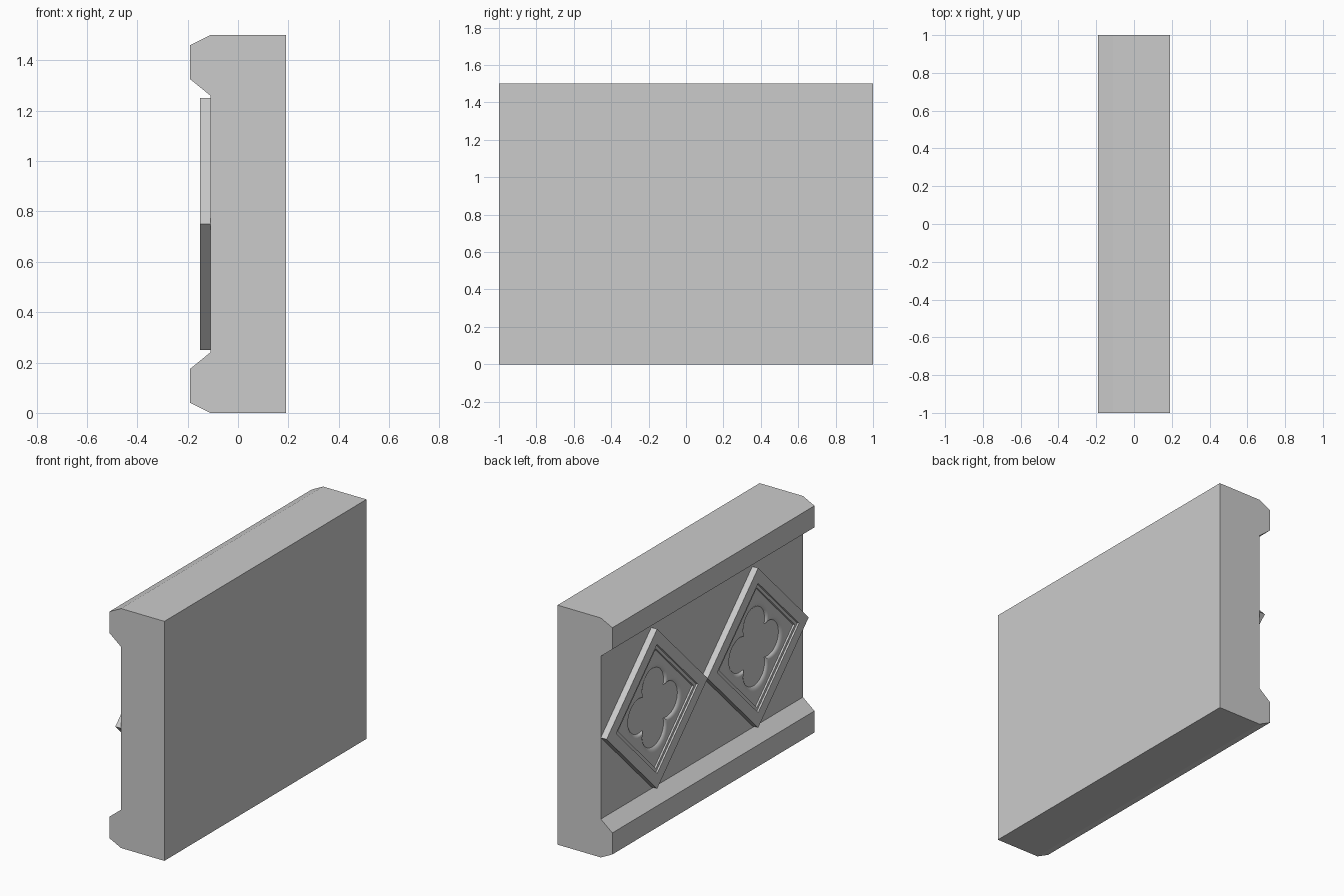
import bpy
import bmesh
from math import cos, sin, pi, sqrt, radians

cube = bpy.data.objects.get("Cube")
if cube:
    bpy.data.objects.remove(cube, do_unlink=True)

stone = bpy.data.materials.new("grey stone")
stone.use_nodes = True
GREY = (0.6, 0.6, 0.6, 1)
stone.diffuse_color = GREY
stone.node_tree.nodes["Principled BSDF"].inputs["Base Color"].default_value = GREY


def finish(name, bm):
    bmesh.ops.recalc_face_normals(bm, faces=bm.faces)
    mesh = bpy.data.meshes.new(name)
    bm.to_mesh(mesh)
    bm.free()
    mesh.materials.append(stone)
    obj = bpy.data.objects.new(name, mesh)
    bpy.context.collection.objects.link(obj)
    return obj


# Wall with projecting top and bottom mouldings: extruded profile
lower = [(0.19, 0), (-0.11, 0), (-0.19, 0.04), (-0.19, 0.175), (-0.11, 0.24)]
profile = lower + [(x, 1.5 - z) for x, z in reversed(lower)]
bm = bmesh.new()
end = bm.faces.new([bm.verts.new((x, -1, z)) for x, z in profile])
moved = bmesh.ops.extrude_face_region(bm, geom=[end])["geom"]
bmesh.ops.translate(bm, vec=(0, 2, 0),
                    verts=[v for v in moved if isinstance(v, bmesh.types.BMVert)])
finish("wall", bm)


# Outlines as a radius for each angle
def diamond(a):
    return 1 / (abs(cos(a)) + abs(sin(a)))


def quatrefoil(a):
    a = (a + pi / 4) % (pi / 2) - pi / 4
    c, r = 0.15, 0.12
    return c * cos(a) + sqrt(r * r - (c * sin(a)) ** 2)


# Diamond plaque: concentric outlines (shape, scale, x) stepping inwards
RINGS = [(diamond, 0.5, -0.105), (diamond, 0.5, -0.15), (diamond, 0.405, -0.15),
         (diamond, 0.4, -0.141), (diamond, 0.375, -0.141), (diamond, 0.37, -0.132),
         (quatrefoil, 1.06, -0.132), (quatrefoil, 1.0, -0.13),
         (quatrefoil, 0.94, -0.125), (quatrefoil, 0.91, -0.118)]
STEPS = 80


def plaque(name, y):
    bm = bmesh.new()
    loops = []
    for shape, scale, x in RINGS:
        loop = []
        for i in range(STEPS):
            a = 2 * pi * i / STEPS
            rho = scale * shape(a)
            loop.append(bm.verts.new((x, y + rho * cos(a), 0.75 + rho * sin(a))))
        loops.append(loop)
    for outer, inner in zip(loops, loops[1:]):
        for i in range(STEPS):
            j = (i + 1) % STEPS
            bm.faces.new((outer[i], outer[j], inner[j], inner[i]))
    bm.faces.new(loops[0])
    bm.faces.new(loops[-1])
    obj = finish(name, bm)
    bpy.ops.object.select_all(action="DESELECT")
    obj.select_set(True)
    bpy.context.view_layer.objects.active = obj
    bpy.ops.object.shade_smooth_by_angle(angle=radians(30))


for side, y in (("front", -0.5), ("back", 0.5)):
    plaque(side + "_diamond_plaque", y)
